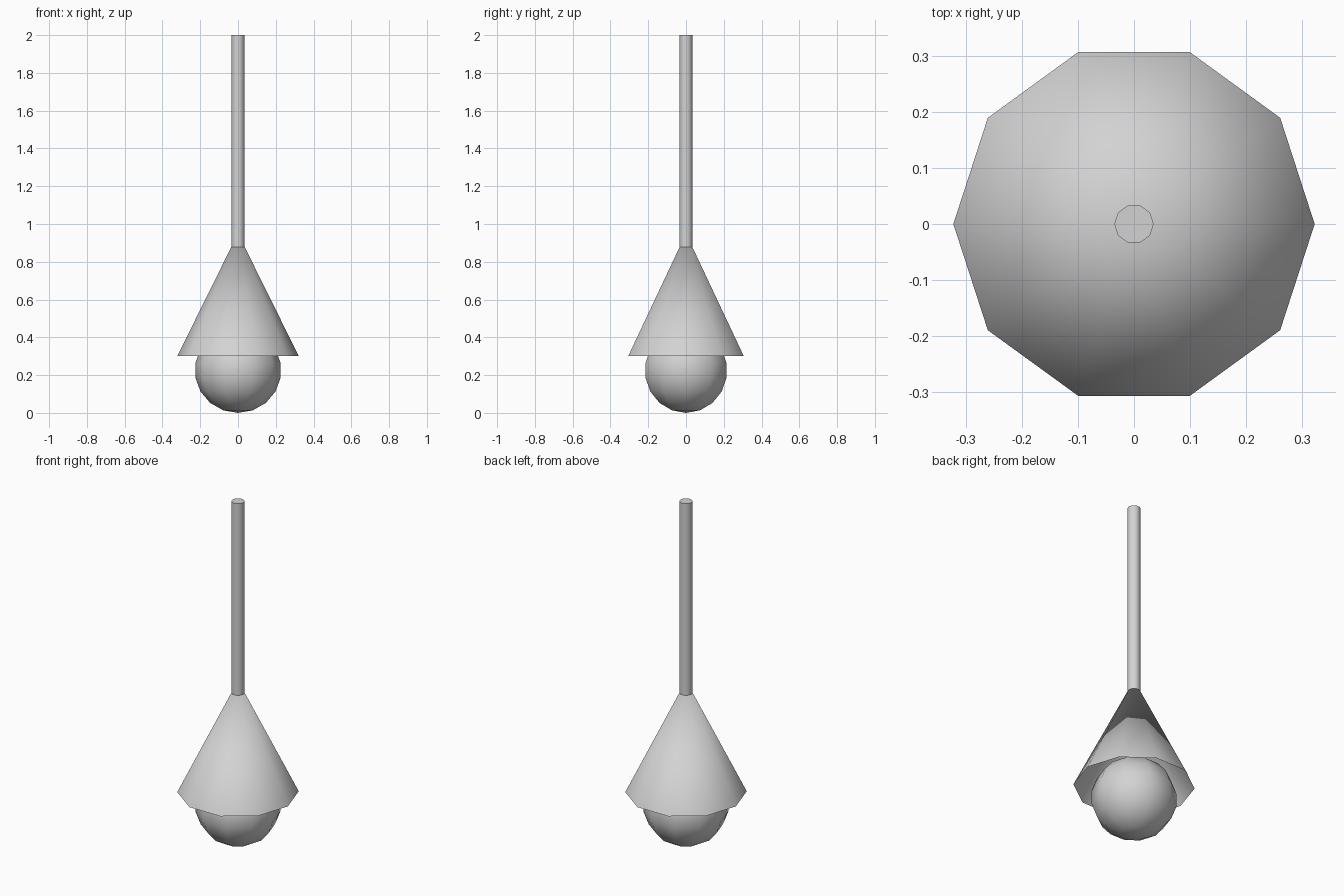
import bpy
import bmesh
from math import cos, sin, pi, radians

SIDES = 10

cube = bpy.data.objects.get("Cube")
if cube:
    bpy.data.objects.remove(cube, do_unlink=True)

# One plain grey for the whole lamp
grey = bpy.data.materials.new("light_grey")
grey.use_nodes = True
colour = (0.65, 0.65, 0.65, 1)
grey.diffuse_color = colour
grey.node_tree.nodes["Principled BSDF"].inputs["Base Color"].default_value = colour


def lathe(name, profile, smooth_angle):
    """Spin (radius, z) points, listed bottom to top, into a ten-sided part."""
    bm = bmesh.new()
    rings = []
    for r, z in profile:
        count = SIDES if r else 1
        rings.append([bm.verts.new((r * cos(2 * pi * i / SIDES),
                                    r * sin(2 * pi * i / SIDES), z))
                      for i in range(count)])
    for low, high in zip(rings, rings[1:]):
        for i in range(SIDES):
            j = (i + 1) % SIDES
            corners = [low[i % len(low)], low[j % len(low)],
                       high[j % len(high)], high[i % len(high)]]
            bm.faces.new(list(dict.fromkeys(corners)))
    mesh = bpy.data.meshes.new(name)
    bm.to_mesh(mesh)
    bm.free()
    mesh.materials.append(grey)
    obj = bpy.data.objects.new(name, mesh)
    bpy.context.collection.objects.link(obj)
    bpy.ops.object.select_all(action="DESELECT")
    obj.select_set(True)
    bpy.context.view_layer.objects.active = obj
    bpy.ops.object.shade_smooth_by_angle(angle=radians(smooth_angle))
    return obj


# Hanging rod, closed at both ends
ROD_RADIUS = 0.035
lathe("hanging_rod", [(0, 0.875), (ROD_RADIUS, 0.875), (ROD_RADIUS, 2), (0, 2)], 60)

# Open conical shade, its tip hidden in the rod
lathe("lamp_shade", [(0.322, 0.3), (0, 0.95)], 80)

# Round bulb, half hidden by the shade
BULB_RADIUS, BULB_Z, RINGS = 0.229, 0.225, 9
bulb = [(BULB_RADIUS * sin(pi * k / RINGS), BULB_Z * (1 - cos(pi * k / RINGS)))
        for k in range(1, RINGS)]
lathe("bulb", [(0, 0)] + bulb + [(0, 2 * BULB_Z)], 60)
